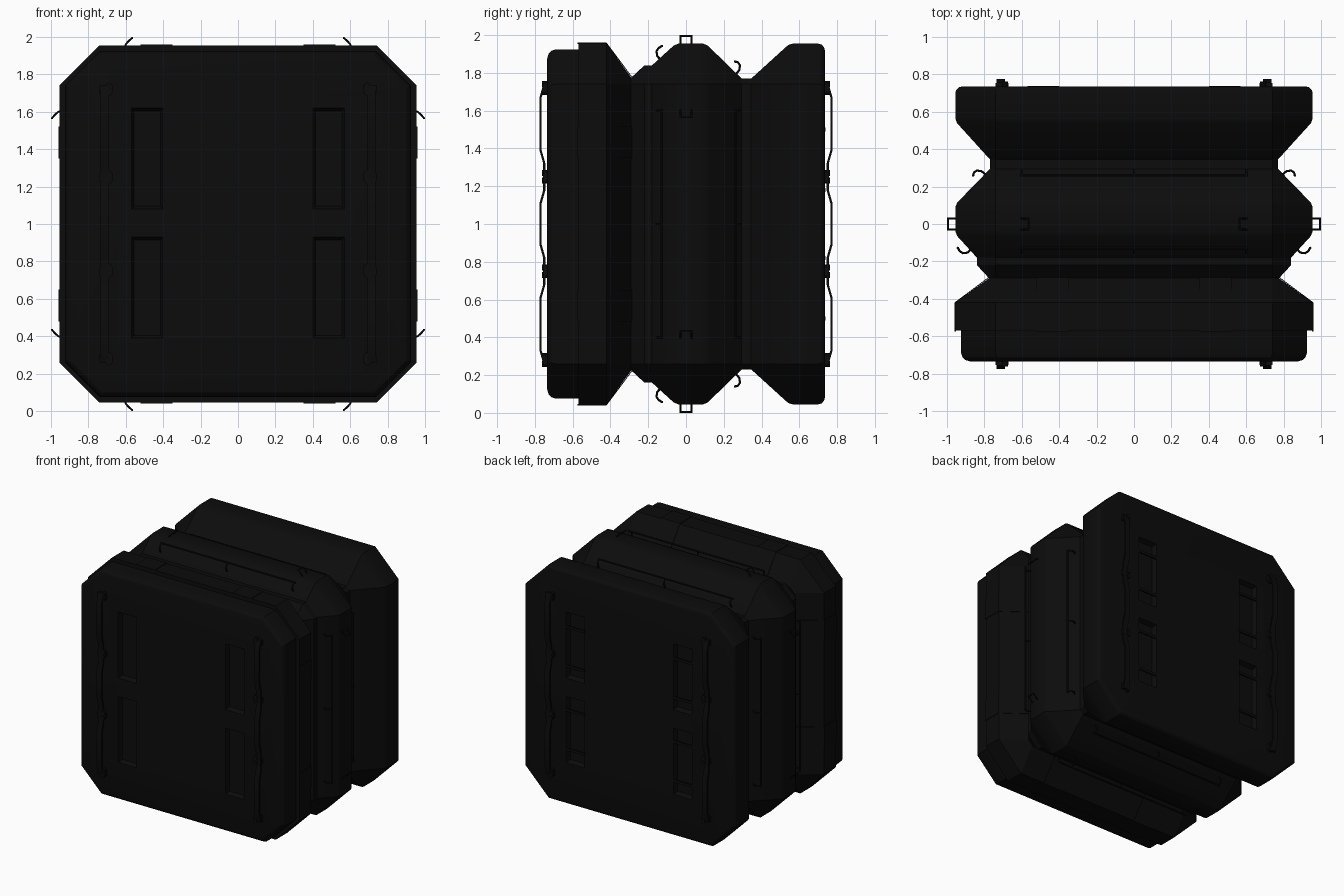
import bpy, bmesh, math
from mathutils import Matrix, Vector

cube = bpy.data.objects.get("Cube")
if cube:
    bpy.data.objects.remove(cube)

mat = bpy.data.materials.new("matte black")
mat.use_nodes = True
BLACK = (0.0035, 0.0035, 0.0035, 1)
mat.diffuse_color = BLACK
mat.node_tree.nodes["Principled BSDF"].inputs["Base Color"].default_value = BLACK

CENTRE = Matrix.Translation((0, 0, 1))
# quarter turns about the depth axis: top, right, bottom, left
TURNS = [CENTRE @ Matrix.Rotation(i * math.pi / 2, 4, 'Y') for i in range(4)]


def finish(name, bm, smooth=False):
    bmesh.ops.recalc_face_normals(bm, faces=bm.faces)
    mesh = bpy.data.meshes.new(name)
    bm.to_mesh(mesh)
    bm.free()
    mesh.materials.append(mat)
    obj = bpy.data.objects.new(name, mesh)
    bpy.context.collection.objects.link(obj)
    if smooth:
        bpy.ops.object.select_all(action='DESELECT')
        obj.select_set(True)
        bpy.context.view_layer.objects.active = obj
        bpy.ops.object.shade_smooth_by_angle(angle=math.radians(30))
    return obj


def box(bm, centre, size, matrix=Matrix()):
    m = matrix @ Matrix.Translation(centre) @ Matrix.Diagonal((*size, 1))
    bmesh.ops.create_cube(bm, size=1, matrix=m)


def loft(bm, rings):
    loops = [[bm.verts.new(p) for p in ring] for ring in rings]
    n = len(loops[0])
    for a, b in zip(loops, loops[1:]):
        for i in range(n):
            j = (i + 1) % n
            bm.faces.new((a[i], a[j], b[j], b[i]))
    bm.faces.new(loops[0][::-1])
    bm.faces.new(loops[-1])


def tube(bm, points, radius, matrix=Matrix(), sides=8):
    pts = [Vector(p) for p in points]
    rings = []
    for i, p in enumerate(pts):
        d = (pts[min(i + 1, len(pts) - 1)] - pts[max(i - 1, 0)]).normalized()
        side = d.orthogonal().normalized() if not rings else (side - d * side.dot(d)).normalized()
        up = d.cross(side)
        angles = [2 * math.pi * k / sides for k in range(sides)]
        rings.append([matrix @ (p + radius * (math.cos(a) * side + math.sin(a) * up)) for a in angles])
    loft(bm, rings)


def ribbon(bm, path, thick, x, width, matrix=Matrix()):
    """Strip following (y, height) points, thickened in height, extruded across x."""
    rings = [[matrix @ Vector((x + sx * width / 2, y, h + dh))
              for sx, dh in ((-1, 0), (1, 0), (1, thick), (-1, thick))] for y, h in path]
    loft(bm, rings)


# Body: chamfered square rings along the depth (depth, half size, flat half width)
PROFILE = [(-0.735, 0.875, 0.72), (-0.728, 0.9, 0.73), (-0.713, 0.917, 0.735), (-0.69, 0.924, 0.74),
           (-0.57, 0.924, 0.74), (-0.57, 0.955, 0.74), (-0.42, 0.955, 0.74), (-0.29, 0.775, 0.74),
           (-0.22, 0.84, 0.74), (-0.18, 0.84, 0.74), (-0.065, 0.945, 0.74), (-0.04, 0.955, 0.74),
           (0.09, 0.955, 0.74), (0.115, 0.945, 0.74), (0.295, 0.77, 0.74), (0.345, 0.77, 0.74),
           (0.54, 0.947, 0.74), (0.565, 0.955, 0.74), (0.70, 0.955, 0.74), (0.718, 0.95, 0.738),
           (0.731, 0.936, 0.733), (0.736, 0.915, 0.725)]


def octagon(y, r, t):
    return [(a, y, 1 + b) for a, b in ((-t, r), (t, r), (r, t), (r, -t), (t, -r), (-t, -r), (-r, -t), (-r, t))]


bm = bmesh.new()
loft(bm, [octagon(*p) for p in PROFILE])
body = finish("crate_body", bm)

# Tapered pockets in the front and back faces
bm = bmesh.new()
for face in (-1, 1):
    for sx in (-1, 1):
        for z in (0.66, 1.35):
            loft(bm, [[(sx * 0.485 + a * w, face * y, z + b * h) for a, b in ((-1, -1), (1, -1), (1, 1), (-1, 1))]
                      for y, w, h in ((0.70, 0.07, 0.255), (0.76, 0.093, 0.28))])
cutter = finish("pocket_cutter", bm)
cutter.hide_render = True
mod = body.modifiers.new("pockets", 'BOOLEAN')
mod.object = cutter
mod.operation = 'DIFFERENCE'
mod.solver = 'EXACT'
bpy.ops.object.select_all(action='DESELECT')
body.select_set(True)
bpy.context.view_layer.objects.active = body
bpy.ops.object.modifier_apply(modifier=mod.name)
bpy.data.objects.remove(cutter)
bpy.ops.object.shade_smooth_by_angle(angle=math.radians(25))

# Crossbars over the back pockets
bm = bmesh.new()
for sx in (-1, 1):
    for z in (0.5, 0.82, 1.18, 1.5):
        box(bm, (sx * 0.485, 0.733, z), (0.17, 0.01, 0.02))
finish("pocket_crossbars", bm)

# Latch plates folded over the front shoulder
bm = bmesh.new()
for turn in TURNS:
    for sx in (-1, 1):
        ribbon(bm, [(-0.575, 0.953), (-0.42, 0.953), (-0.285, 0.772)], 0.007, sx * 0.435, 0.17, turn)
finish("latch_plates", bm)

# Staple loops leaning inward on every side
bm = bmesh.new()
for turn in TURNS:
    for sx in (-1, 1):
        lean = [(0.605, 0.95), (0.597, 0.965), (0.58, 0.983), (0.565, 0.995)]
        for sy in (-1, 1):
            tube(bm, [(sx * x, sy * 0.03, h) for x, h in lean], 0.005, turn)
        tube(bm, [(sx * 0.565, -0.034, 0.995), (sx * 0.565, 0.034, 0.995)], 0.005, turn)
finish("staple_loops", bm, True)

# Long rods carried by curled hooks along both flanks of the middle band
HOOKS = {"rear_rods": [(0.262, 0.79), (0.282, 0.815), (0.286, 0.84), (0.275, 0.856), (0.26, 0.86)],
         "front_rods": [(-0.135, 0.87), (-0.153, 0.89), (-0.156, 0.915), (-0.145, 0.932), (-0.128, 0.942)]}
for name, hook in HOOKS.items():
    bm = bmesh.new()
    for turn in TURNS:
        for x in (-0.6, 0, 0.6):
            tube(bm, [(x, y, h) for y, h in hook], 0.006, turn)
        y, h = hook[-1]
        tube(bm, [(-0.61, y, h), (0.61, y, h)], 0.007, turn)
    finish(name, bm, True)

# Wavy grab rails with mounting feet and bolt bosses, front and back
bm = bmesh.new()
WAVE = [(0.74, 0), (0.67, 1), (0.39, 1), (0.32, 0), (0.18, 0), (0.11, 1)]
path = WAVE + [(-z, out) for z, out in reversed(WAVE)]
for face in (-1, 1):
    for sx in (-1, 1):
        loft(bm, [[(sx * 0.713 + a * 0.022, face * (0.75 + 0.02 * out + b * 0.006), 1 + z)
                   for a, b in ((-1, -1), (1, -1), (1, 1), (-1, 1))] for z, out in path])
        for z in (0.72, 0.25, -0.25, -0.72):
            box(bm, (sx * 0.705, face * 0.74, 1 + z), (0.07, 0.03, 0.045))
            for dz in (-0.02, 0.02):
                tube(bm, [(sx * 0.69, face * 0.73, 1 + z + dz), (sx * 0.69, face * 0.762, 1 + z + dz)], 0.016)
finish("grab_rails", bm, True)
